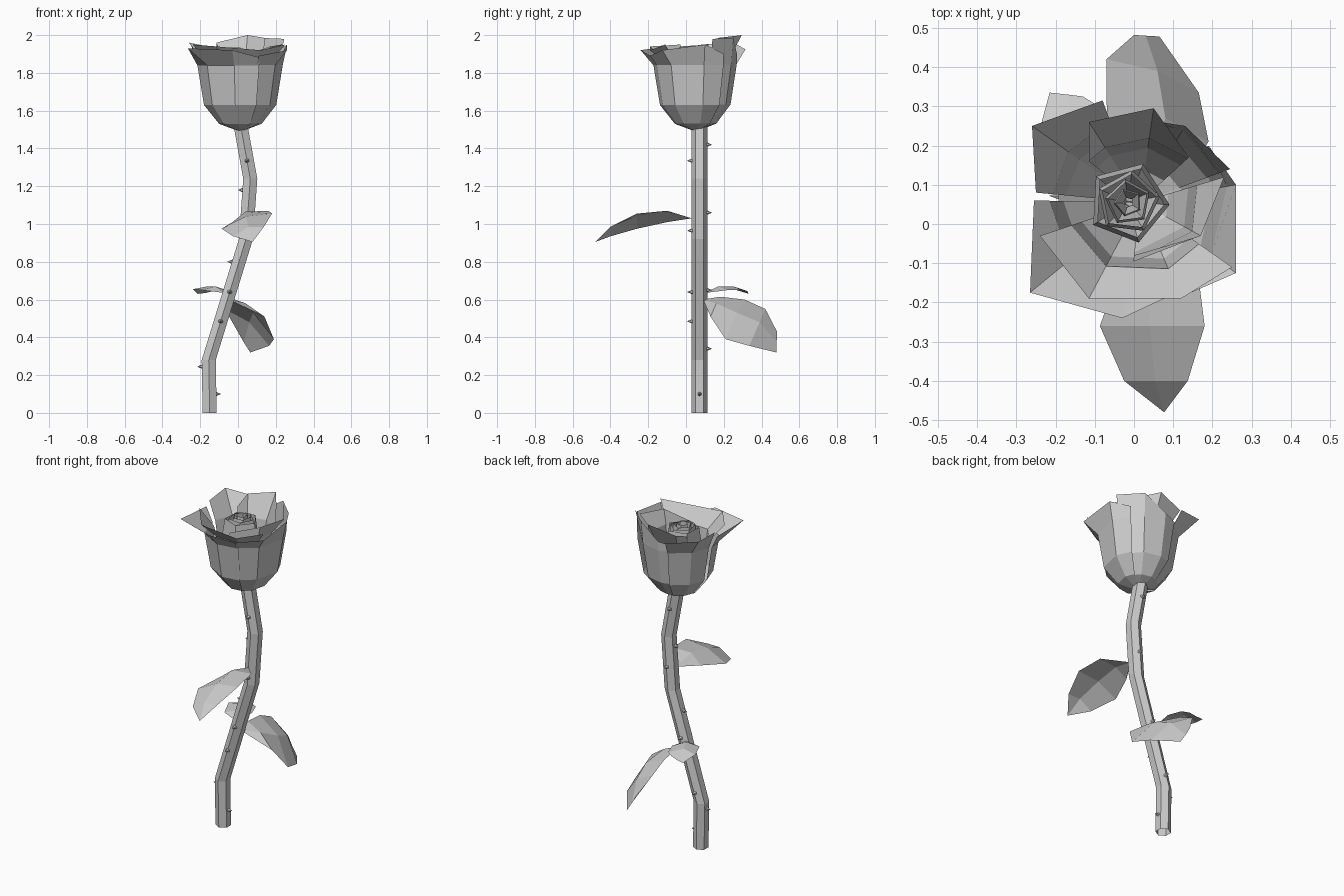
import bpy, bmesh
from math import atan2, cos, sin, pi, radians
from mathutils import Vector


def sheet(name, rows, closed=False):
    """Flat-shaded surface through rows of points of equal length."""
    bm = bmesh.new()
    grid = [[bm.verts.new(p) for p in row] for row in rows]
    n = len(rows[0])
    for a, b in zip(grid, grid[1:]):
        for i in range(n if closed else n - 1):
            j = (i + 1) % n
            bm.faces.new((a[i], a[j], b[j], b[i]))
    bmesh.ops.remove_doubles(bm, verts=bm.verts, dist=1e-4)
    bmesh.ops.recalc_face_normals(bm, faces=bm.faces)
    me = bpy.data.meshes.new(name)
    bm.to_mesh(me)
    bm.free()
    ob = bpy.data.objects.new(name, me)
    bpy.context.collection.objects.link(ob)
    return ob


# Stem: bent six-sided open tube
SY, SR = 0.072, 0.043
path = [(-0.15, 0), (-0.155, 0.28), (0.042, 0.92), (0.065, 1.24), (0.012, 1.53)]
sheet("stem", [[(x + SR * cos(pi / 6 + k * pi / 3), SY + SR * sin(pi / 6 + k * pi / 3), z)
                for k in range(6)] for x, z in path], closed=True)


def stem_x(z):
    for (x0, z0), (x1, z1) in zip(path, path[1:]):
        if z <= z1:
            return x0 + (x1 - x0) * (z - z0) / (z1 - z0)


# Thorns: small cones pointing out of the stem (height, direction in degrees)
thorns = [(0.10, 0), (0.245, 180), (0.34, 90), (0.485, 270), (0.64, 270), (0.65, 90), (0.80, 180),
          (0.965, 270), (1.06, 90), (1.18, 180), (1.335, 270), (1.42, 90)]
for z, deg in thorns:
    d = Vector((cos(radians(deg)), sin(radians(deg)), 0))
    reach = SR * (0.87 if deg % 180 == 0 else 0.97)
    bpy.ops.mesh.primitive_cone_add(
        vertices=6, radius1=0.013, radius2=0, depth=0.03, end_fill_type='NOTHING',
        location=Vector((stem_x(z), SY, z)) + d * (reach + 0.01),
        rotation=d.to_track_quat('Z', 'Y').to_euler())
    bpy.context.object.name = "thorn"

# Leaves: rows of left edge, midrib, right edge from base to tip
b, t = (0.05, 0.03, 1.03), (0.077, -0.48, 0.905)
sheet("front_leaf", [
    [b, b, b],
    [(-0.03, -0.1, 1.01), (0.04, -0.11, 1.065), (0.16, -0.1, 1.07)],
    [(-0.087, -0.26, 0.975), (0.04, -0.26, 1.04), (0.18, -0.26, 1.055)],
    [(-0.025, -0.4, 0.935), (0.055, -0.4, 0.985), (0.137, -0.4, 0.985)],
    [t, t, t]])
b = (-0.05, 0.09, 0.6)
sheet("back_leaf", [
    [b, b, b],
    [(-0.06, 0.18, 0.615), (0.04, 0.16, 0.58), (0.14, 0.13, 0.51)],
    [(-0.07, 0.31, 0.6), (0.08, 0.27, 0.53), (0.19, 0.21, 0.39)],
    [(-0.07, 0.42, 0.55), (0.06, 0.39, 0.48), (0.165, 0.335, 0.355)],
    [(0.0, 0.482, 0.43), (0.03, 0.48, 0.375), (0.065, 0.478, 0.32)]])
b = (-0.07, 0.1, 0.635)
sheet("small_leaf", [
    [b, b, b],
    [(-0.19, 0.14, 0.65), (-0.12, 0.17, 0.67), (-0.06, 0.22, 0.65)],
    [(-0.238, 0.25, 0.655), (-0.16, 0.25, 0.67), (-0.09, 0.3, 0.65)],
    [(-0.215, 0.335, 0.63), (-0.17, 0.33, 0.635), (-0.13, 0.325, 0.645)]])

# Petals: each rim point drops down a common cup profile (height, radius)
CX, CY = 0.015, 0.055
PROFILE = [(1.495, 0.02), (1.53, 0.115), (1.63, 0.195), (1.84, 0.23)]


def petal(name, rim, scale):
    rows = []
    for z, r in PROFILE:
        row = []
        for x, y, _ in rim:
            a = atan2(y - CY, x - CX)
            row.append((CX + r * scale * cos(a), CY + r * scale * sin(a), z + 0.05 * (1 - scale)))
        rows.append(row)
    sheet(name, rows + [rim])


petal("outer_petal_back_left", [(-0.08, 0.315, 1.925), (-0.26, 0.25, 1.96), (-0.25, 0.08, 1.95)], 0.97)
petal("outer_petal_front_left", [(-0.255, 0.06, 1.92), (-0.265, -0.175, 1.93),
                                 (-0.03, -0.24, 1.92), (0.12, -0.17, 1.88)], 1.0)
petal("outer_petal_right", [(0.11, -0.19, 1.89), (0.26, -0.125, 1.92),
                            (0.26, 0.1, 1.95), (0.19, 0.2, 1.9)], 0.98)
petal("outer_petal_back_right", [(0.245, 0.14, 1.98), (0.13, 0.25, 1.985),
                                 (0.0, 0.27, 1.9), (-0.1, 0.24, 1.88)], 0.93)
petal("inner_petal_back", [(0.14, 0.17, 1.985), (0.05, 0.295, 2.0),
                           (-0.115, 0.26, 1.96), (-0.115, 0.16, 1.92)], 0.72)
petal("inner_petal_front", [(-0.24, -0.03, 1.95), (-0.115, -0.19, 1.94),
                            (0.12, -0.19, 1.92), (0.25, -0.11, 1.95)], 0.8)
petal("inner_petal_right", [(0.0, -0.08, 1.88), (0.17, -0.03, 1.94), (0.23, 0.12, 1.95)], 0.66)

# Bud: nested five-sided rolled petals, each turned a little
for i, r in enumerate((0.092, 0.072, 0.052, 0.032)):
    top = 1.91 + 0.008 * i
    sheet("bud_petal", [
        [(-0.015 + r * f * cos(k * 2 * pi / 5 + 0.25 * i + 1.2),
          0.055 + r * f * sin(k * 2 * pi / 5 + 0.25 * i + 1.2), z) for k in range(5)]
        for f, z in ((0.4, 1.55), (1.1, 1.68), (1.15, 1.82), (1.0, top))], closed=True)
